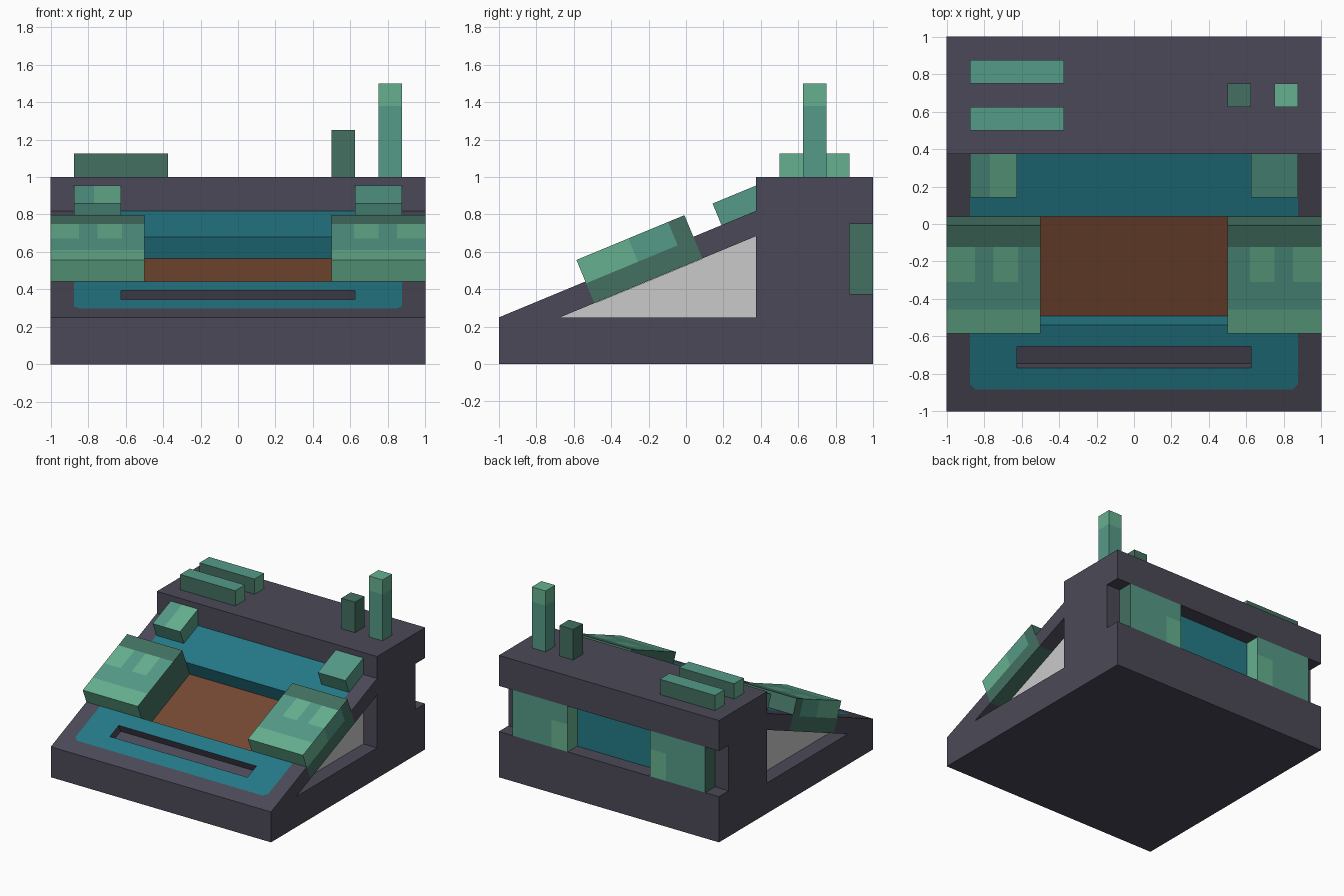
import bpy, bmesh, math
from mathutils import Vector, Matrix

if "Cube" in bpy.data.objects:
    bpy.data.objects.remove(bpy.data.objects["Cube"])

# ---- colours ----
def srgb(h):
    out = []
    for i in (0, 2, 4):
        v = int(h[i:i + 2], 16) / 255
        out.append(v / 12.92 if v <= 0.04045 else ((v + 0.055) / 1.055) ** 2.4)
    return (*out, 1)

PALETTE = [("dark_shell", "4b4957"), ("teal", "247a88"), ("brown", "744831"),
           ("grey_panel", "cacaca"), ("light_green", "66b08f"),
           ("mid_green", "559a87"), ("dark_green", "437060")]
MATS = []
for name, col in PALETTE:
    m = bpy.data.materials.new(name)
    m.diffuse_color = srgb(col)
    m.use_nodes = True
    m.node_tree.nodes["Principled BSDF"].inputs["Base Color"].default_value = m.diffuse_color
    MATS.append(m)
SHELL, TEAL, BROWN, GREY, LIGHT, MID, DARK = range(7)

# sloped desk frame: local y runs up the slope, local z is its normal
SLOPE = Matrix.Translation((0, -1, 0.25)) @ Matrix.Rotation(math.radians(22.5), 4, 'X')
FLAT = Matrix.Identity(4)


def add_object(name, bm, frame=FLAT):
    bmesh.ops.recalc_face_normals(bm, faces=bm.faces[:])
    me = bpy.data.meshes.new(name)
    bm.to_mesh(me)
    bm.free()
    ob = bpy.data.objects.new(name, me)
    ob.matrix_world = frame
    for m in MATS:
        me.materials.append(m)
    bpy.context.collection.objects.link(ob)
    return ob


def prism(name, profile, x0, x1):
    """Extrude a (y, z) profile from x0 to x1."""
    bm = bmesh.new()
    f = bm.faces.new([bm.verts.new((x0, y, z)) for y, z in profile])
    ext = bmesh.ops.extrude_face_region(bm, geom=[f])["geom"]
    bmesh.ops.translate(bm, vec=(x1 - x0, 0, 0),
                        verts=[g for g in ext if isinstance(g, bmesh.types.BMVert)])
    return add_object(name, bm)


def slice_faces(bm, co, no, test=lambda f: True):
    faces = [f for f in bm.faces if test(f)]
    geom = set(faces)
    for f in faces:
        geom.update(f.edges)
        geom.update(f.verts)
    bmesh.ops.bisect_plane(bm, geom=list(geom), dist=1e-5, plane_co=co, plane_no=no)


def block(name, x, y, z, frame=FLAT, rule=None, cuts=()):
    """Box with ranges x, y, z; cuts = (axis, value); rule(centre, normal) -> material."""
    x = sorted(x)
    bm = bmesh.new()
    bmesh.ops.create_cube(bm, size=1)
    for v in bm.verts:
        v.co = [r[0] if c < 0 else r[1] for c, r in zip(v.co, (x, y, z))]
    for axis, val in cuts:
        p = Vector((0, 0, 0))
        p[axis] = val
        n = Vector((0, 0, 0))
        n[axis] = 1
        slice_faces(bm, p, n)
    bmesh.ops.recalc_face_normals(bm, faces=bm.faces[:])
    if rule:
        for f in bm.faces:
            f.material_index = rule(f.calc_center_median(), f.normal)
    return add_object(name, bm, frame)


# ---- console body: wedge and tower, with recesses cut out ----
T = math.tan(math.radians(22.5))
body = prism("console_body", [(-1, 0), (1, 0), (1, 1), (0.375, 1),
                              (0.375, 0.25 + 1.375 * T), (-1, 0.25)], -1, 1)
drop = 0.125 / math.cos(math.radians(22.5))
gap = [(-1 + drop / T, 0.25), (0.375, 0.25), (0.375, 0.25 + 1.375 * T - drop)]
cutters = [
    prism("right_gap_cutter", gap, 0.875, 1.1),
    prism("left_gap_cutter", gap, -1.1, -0.875),
    block("well_cutter", (-1.1, 1.1), (0.5, 1.125), (-0.126, 0.2), SLOPE),
    block("slot_cutter", (-0.625, 0.625), (0.25, 0.375), (-0.0625, 0.1), SLOPE),
    block("rear_cutter", (-1.1, 1.1), (0.875, 1.1), (0.375, 0.75)),
]
bpy.context.view_layer.objects.active = body
for c in cutters:
    c.hide_render = True
    mod = body.modifiers.new("cut", 'BOOLEAN')
    mod.object, mod.operation, mod.solver = c, 'DIFFERENCE', 'EXACT'
    bpy.ops.object.modifier_apply(modifier=mod.name)
for c in cutters:
    bpy.data.objects.remove(c, do_unlink=True)

# ---- paint the body: teal desk, brown well floor, grey side panels ----
bm = bmesh.new()
bm.from_mesh(body.data)
bmesh.ops.triangulate(bm, faces=bm.faces[:])
up = SLOPE.to_3x3() @ Vector((0, 0, 1))
along = SLOPE.to_3x3() @ Vector((0, 1, 0))
inv = SLOPE.inverted()


def on_desk(f):
    return f.normal.dot(up) > 0.99 and abs((inv @ f.calc_center_median()).z) < 0.01


def rear_wall(f):
    return f.normal.y > 0.99 and f.calc_center_median().y < 0.9


bm.normal_update()
slice_faces(bm, SLOPE @ Vector((0, 0.125, 0)), along, on_desk)
for s in (-1, 1):
    slice_faces(bm, (s * 0.875, 0, 0), (1, 0, 0), on_desk)
    slice_faces(bm, SLOPE @ Vector((s * 0.845, 0.125, 0)),
                SLOPE.to_3x3() @ Vector((s, -1, 0)), on_desk)
    slice_faces(bm, (s * 0.375, 0, 0), (1, 0, 0), rear_wall)
bm.normal_update()
for f in bm.faces:
    c = f.calc_center_median()
    q = inv @ c
    f.material_index = SHELL
    if on_desk(f):
        if abs(q.x) < 0.875 and q.y > 0.125 and abs(q.x) - q.y < 0.72:
            f.material_index = TEAL
    elif rear_wall(f):
        if abs(c.x) < 0.375:
            f.material_index = TEAL
    elif f.normal.dot(up) > 0.99 and abs(q.z + 0.126) < 0.005:
        f.material_index = BROWN
    elif abs(f.normal.dot(along)) > 0.99 and (abs(q.y - 0.5) < 0.01 or abs(q.y - 1.125) < 0.01):
        f.material_index = TEAL
    elif abs(f.normal.x) > 0.99 and 0.85 < abs(c.x) < 0.9:
        f.material_index = GREY
bm.to_mesh(body.data)
bm.free()


# ---- patchy green blocks ----
def big_rule(c, n):
    x = abs(c.x)
    if n.z > 0.9:                       # top
        if c.y > 1.0:
            return DARK
        patch = c.y > 0.8 and (0.62 < x < 0.75 or x > 0.85)
        return LIGHT if c.y < 0.64 or patch else MID
    if n.y < -0.9:                      # front
        return LIGHT
    if abs(n.x) > 0.9 and x > 0.9:      # outer side
        if c.z > -0.01 and c.y < 1.03:
            return LIGHT if c.y < 0.8 else MID
    return DARK


def rear_rule(c, n):
    if n.y > 0.9:
        return LIGHT if abs(c.x) < 0.52 and c.z < 0.6 else MID
    return LIGHT if abs(n.x) > 0.9 and abs(c.x) < 0.5 else DARK


for side, s in (("left", -1), ("right", 1)):
    block(side + "_hand_block", (s * 0.5, s), (0.5, 1.125), (-0.125, 0.125), SLOPE, big_rule,
          [(1, 0.64), (1, 0.8), (1, 1.0), (1, 1.03), (2, -0.01),
           (0, s * 0.62), (0, s * 0.75), (0, s * 0.85)])
    block(side + "_upper_block", (s * 0.625, s * 0.875), (1.288, 1.55), (0, 0.125), SLOPE,
          lambda c, n: LIGHT if n.z > 0.9 and -0.77 < c.x < 0 else MID, [(0, -0.77)])
    block(side + "_rear_block", (s * 0.375, s * 0.875), (0.875, 1), (0.375, 0.75), FLAT,
          rear_rule, [(0, s * 0.52), (2, 0.6)])

# ---- rails and posts on the tower ----
for name, y in (("front_rail", 0.5), ("back_rail", 0.75)):
    block(name, (-0.875, -0.375), (y, y + 0.125), (1, 1.125), FLAT,
          lambda c, n: MID if n.z > 0.9 else LIGHT if abs(n.x) > 0.9 else DARK)
block("short_post", (0.5, 0.625), (0.625, 0.75), (1, 1.25), FLAT, lambda c, n: DARK)
block("tall_post", (0.75, 0.875), (0.625, 0.75), (1, 1.5), FLAT,
      lambda c, n: LIGHT if c.z > 1.38 else MID, [(2, 1.38)])
